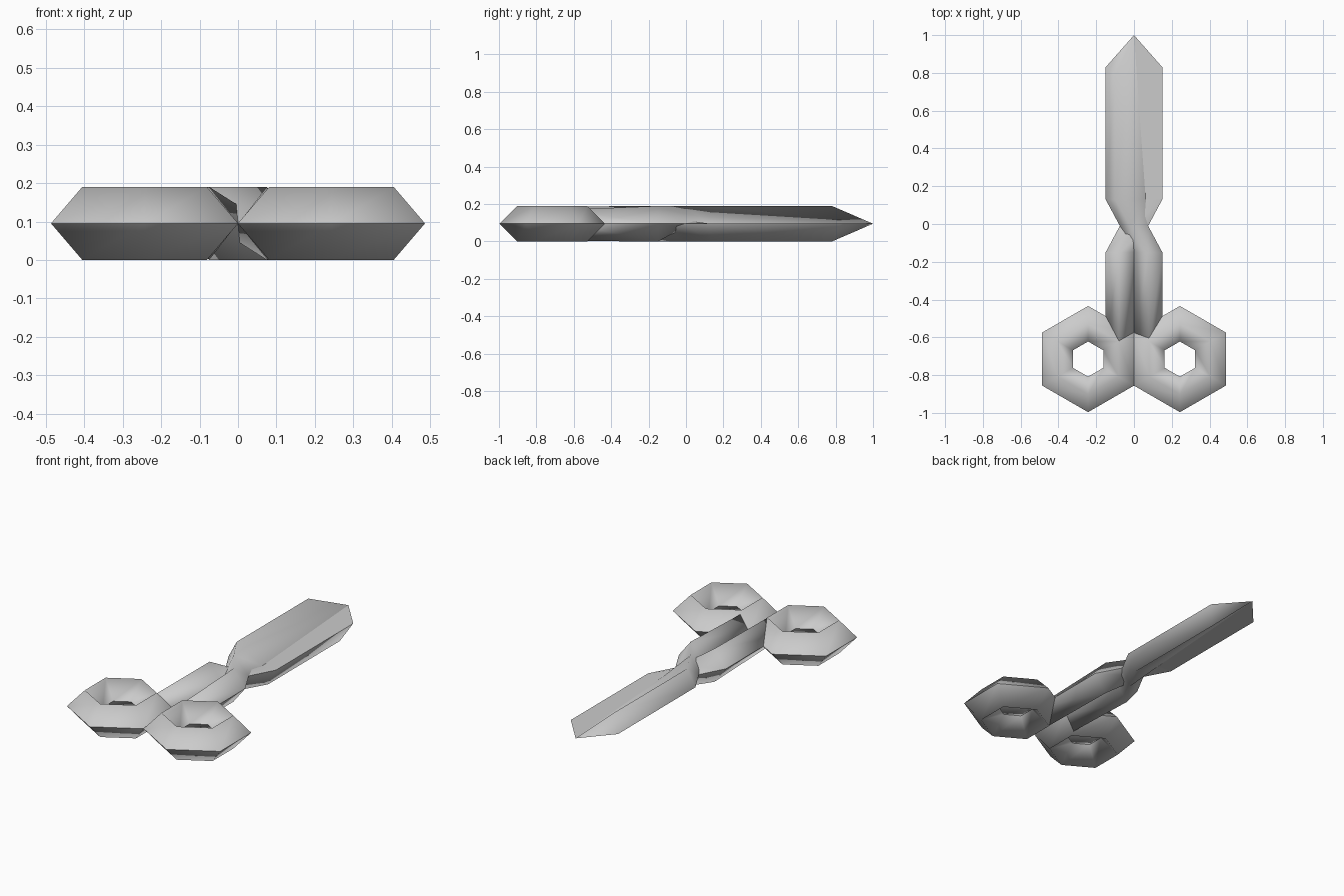
import bpy
import bmesh
import math

cube = bpy.data.objects.get("Cube")
if cube:
    bpy.data.objects.remove(cube)

MID = 0.095  # height of the plane between the two halves

steel = bpy.data.materials.new("grey_steel")
steel.use_nodes = True
COLOR = (0.6, 0.6, 0.6, 1)
steel.diffuse_color = COLOR
steel.node_tree.nodes["Principled BSDF"].inputs["Base Color"].default_value = COLOR


def finish(bm, name):
    """Smooth the ridges but keep the mid-height rim sharp."""
    bmesh.ops.recalc_face_normals(bm, faces=bm.faces)
    for f in bm.faces:
        f.smooth = True
    for e in bm.edges:
        e.smooth = not all(abs(v.co.z - MID) < 0.002 for v in e.verts)
    mesh = bpy.data.meshes.new(name)
    bm.to_mesh(mesh)
    bm.free()
    mesh.materials.append(steel)
    obj = bpy.data.objects.new(name, mesh)
    bpy.context.collection.objects.link(obj)


def loft(bm, sections):
    """Join four-cornered sections into a closed bar."""
    loops = [[bm.verts.new(p) for p in s] for s in sections]
    for a, b in zip(loops, loops[1:]):
        for i in range(4):
            j = (i + 1) % 4
            bm.faces.new((a[i], a[j], b[j], b[i]))
    bm.faces.new(loops[0])
    bm.faces.new(loops[-1])


def section(y, left, top, right, bottom):
    """Diamond section: two rim corners, a top ridge and a bottom ridge."""
    return [(left, y, MID), (top[0], y, top[1]), (right, y, MID), (bottom[0], y, bottom[1])]


# Shaft, crossing and blade of one half, ending in a slanted point
BAR = [
    section(-0.64, -0.15, (-0.08, 0.187), -0.001, (-0.08, 0.02)),
    section(-0.15, -0.15, (-0.075, 0.19), 0, (-0.075, 0)),
    section(-0.01, -0.075, (0.0, 0.115), 0.075, (0.02, 0)),
    section(0.13, -0.062, (0.075, MID), 0.15, (0.10, 0)),
    [(0, 1, MID), (0.075, 0.915, MID), (0.15, 0.83, MID), (0.10, 0.78, 0)],
]


def build_half(side, turn):
    # turn = -1 gives the other half, rotated half a turn about the long axis
    bm = bmesh.new()
    loft(bm, [[(turn * x, y, MID + turn * (z - MID)) for x, y, z in s] for s in BAR])
    finish(bm, side + "_handled_blade")

    # Six-sided finger ring with a diamond section
    bm = bmesh.new()
    rows = []
    for i in range(6):
        a = math.radians(30 + 60 * i)
        row = []
        for j in range(4):
            b = math.radians(90 * j)
            r = 0.187 + 0.094 * math.cos(b)
            row.append(bm.verts.new((-turn * 0.243 + r * math.cos(a),
                                     -0.715 + r * math.sin(a),
                                     MID + MID * math.sin(b))))
        rows.append(row)
    for i in range(6):
        for j in range(4):
            a, b, k = rows[i], rows[(i + 1) % 6], (j + 1) % 4
            bm.faces.new((a[j], b[j], b[k], a[k]))
    finish(bm, side + "_finger_ring")


build_half("right", 1)
build_half("left", -1)
